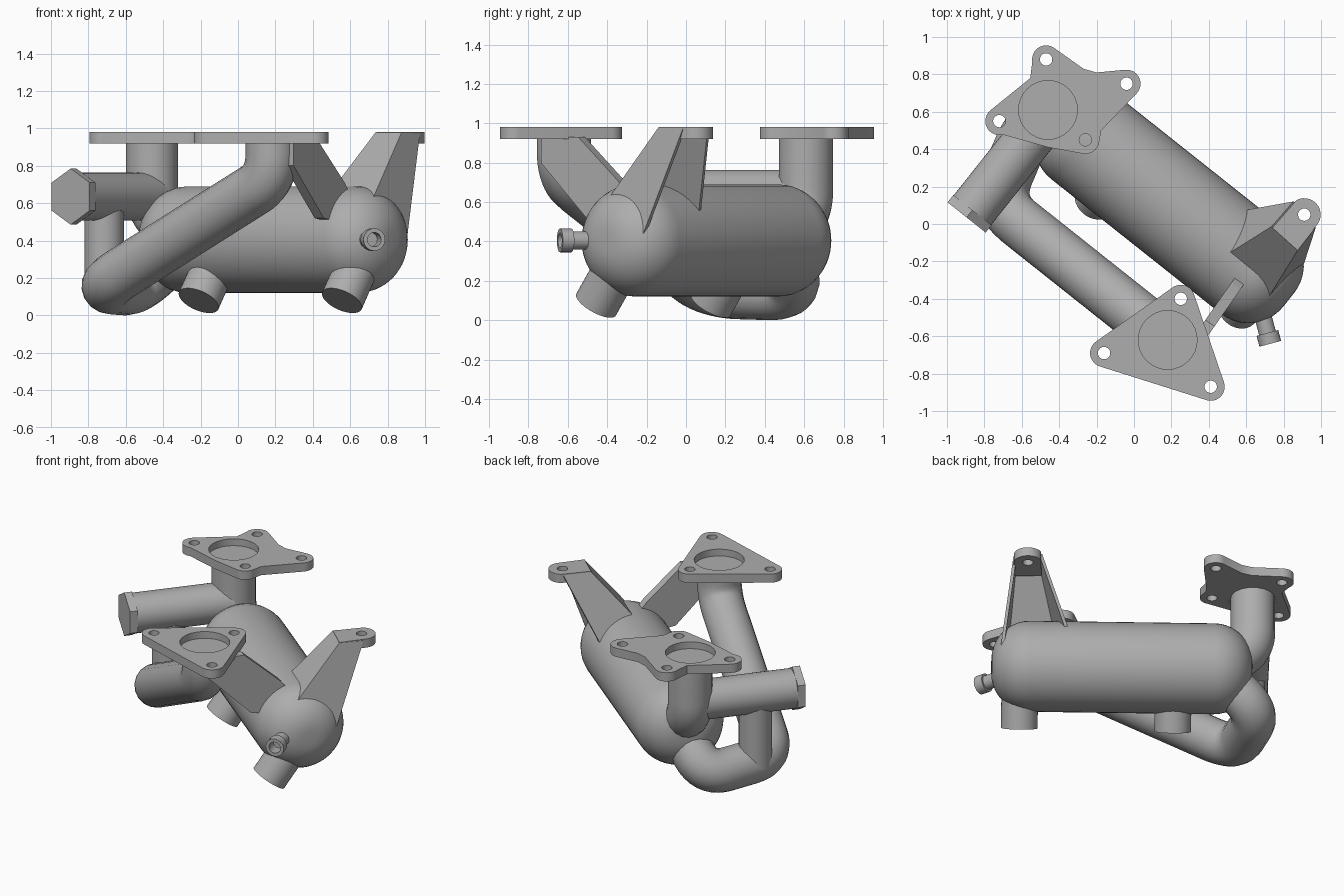
import bpy, bmesh, math
from math import sin, cos, pi, radians
from mathutils import Vector, Matrix

cube = bpy.data.objects.get("Cube")
if cube:
    bpy.data.objects.remove(cube)

metal = bpy.data.materials.new("plain_grey_metal")
metal.use_nodes = True
GREY = (0.42, 0.42, 0.42, 1)
metal.diffuse_color = GREY
metal.node_tree.nodes["Principled BSDF"].inputs["Base Color"].default_value = GREY


def activate(ob):
    bpy.ops.object.select_all(action='DESELECT')
    ob.select_set(True)
    bpy.context.view_layer.objects.active = ob


def finish(name, data, smooth=True):
    """Link the data as an object, turn it into a mesh and shade it."""
    ob = bpy.data.objects.new(name, data)
    bpy.context.collection.objects.link(ob)
    activate(ob)
    if ob.type == 'CURVE':
        bpy.ops.object.convert(target='MESH')
        ob = bpy.context.object
    ob.data.materials.clear()
    ob.data.materials.append(metal)
    if smooth:
        bpy.ops.object.shade_smooth_by_angle(angle=radians(35))
    return ob


def lathe(name, profile, origin, direction, sides=40):
    """Spin (radius, height) points around an axis from origin."""
    bm = bmesh.new()
    vs = [bm.verts.new((0, r, h)) for r, h in profile]
    edges = [bm.edges.new(p) for p in zip(vs, vs[1:])]
    bmesh.ops.spin(bm, geom=vs + edges, cent=(0, 0, 0), axis=(0, 0, 1),
                   angle=2 * pi, steps=sides, use_duplicate=False)
    bmesh.ops.remove_doubles(bm, verts=bm.verts, dist=0.0005)
    bmesh.ops.recalc_face_normals(bm, faces=bm.faces)
    turn = Vector(direction).to_track_quat('Z', 'Y').to_matrix().to_4x4()
    bm.transform(Matrix.Translation(origin) @ turn)
    me = bpy.data.meshes.new(name)
    bm.to_mesh(me)
    return finish(name, me)


def rod(name, origin, direction, radius, length, sides=40):
    return lathe(name, [(0, 0), (radius, 0), (radius, length), (0, length)],
                 origin, direction, sides)


def bent_pipe(name, corners, radius, bends):
    """Round pipe through corners, each inner corner eased by a bend length."""
    pts = [Vector(c) for c in corners]
    path = [pts[0]]
    for a, c, b, d in zip(pts, pts[1:], pts[2:], bends):
        p, q = c + (a - c).normalized() * d, c + (b - c).normalized() * d
        for i in range(11):
            t = i / 10
            path.append(p * (1 - t) ** 2 + c * 2 * t * (1 - t) + q * t * t)
    path.append(pts[-1])
    cu = bpy.data.curves.new(name, 'CURVE')
    cu.dimensions = '3D'
    cu.bevel_depth, cu.bevel_resolution, cu.use_fill_caps = radius, 7, True
    sp = cu.splines.new('POLY')
    sp.points.add(len(path) - 1)
    for pt, co in zip(sp.points, path):
        pt.co = (*co, 1)
    return finish(name, cu)


def arc(x, y, r, start, end, n=12):
    return [(x + r * cos(radians(start + (end - start) * i / n)),
             y + r * sin(radians(start + (end - start) * i / n)))
            for i in range(n + 1)]


def plate(name, outline, holes):
    """Flat mounting plate at the top level with round holes."""
    cu = bpy.data.curves.new(name, 'CURVE')
    cu.dimensions, cu.fill_mode, cu.extrude = '2D', 'BOTH', 0.03
    for loop in [outline] + [arc(x, y, r, 0, 360, 32)[:-1] for x, y, r in holes]:
        sp = cu.splines.new('POLY')
        sp.points.add(len(loop) - 1)
        sp.use_cyclic_u = True
        for pt, (x, y) in zip(sp.points, loop):
            pt.co = (x, y, 0, 1)
    ob = finish(name, cu)
    ob.data.transform(Matrix.Translation((0, 0, 0.95)))
    return ob


def slab(name, points, faces, thickness):
    """Flat sheets thickened evenly to both sides."""
    me = bpy.data.meshes.new(name)
    me.from_pydata(points, [], faces)
    ob = finish(name, me, smooth=False)
    mod = ob.modifiers.new("thickness", 'SOLIDIFY')
    mod.thickness, mod.offset, mod.use_even_offset = thickness, 0, True
    return ob


# main tank with rounded ends
near, far = Vector((0.64, -0.255, 0.405)), Vector((-0.265, 0.463, 0.405))
R, F = 0.285, 0.24
span = (far - near).length
side = arc(R - F, 0, F, -90, 0, 10) + arc(R - F, span, F, 0, 90, 10)
lathe("tank", [(0, -F)] + side + [(0, span + F)], near, far - near, 48)

# four-bolt flange and its neck
bolt = 0.075
plate("rear_flange",
      arc(-0.26, 0.45, bolt, -100, -15) + [(-0.175, 0.5)]
      + arc(-0.04, 0.75, bolt, -45, 95) + [(-0.2, 0.81), (-0.27, 0.83)]
      + arc(-0.47, 0.88, bolt, 55, 190) + [(-0.555, 0.78)]
      + arc(-0.72, 0.55, bolt, 130, 285) + [(-0.46, 0.41)],
      [(-0.46, 0.61, 0.157)] + [(x, y, 0.033) for x, y in
       [(-0.26, 0.45), (-0.04, 0.75), (-0.47, 0.88), (-0.72, 0.55)]])
bent_pipe("rear_neck", [(-0.46, 0.61, 0.93), (-0.46, 0.61, 0.54),
                        (-0.25, 0.45, 0.42)], 0.14, [0.13])

# three-bolt flange and the long looping pipe
plate("front_flange",
      arc(0.25, -0.40, bolt, 19, 125) + arc(-0.16, -0.69, bolt, 125, 252)
      + arc(0.41, -0.87, bolt, 252, 379),
      [(0.18, -0.62, 0.157)] + [(x, y, 0.033) for x, y in
       [(0.25, -0.40), (-0.16, -0.69), (0.41, -0.87)]])
bent_pipe("loop_pipe", [(0.18, -0.62, 0.93), (0.18, -0.62, 0.73),
                        (-0.74, 0.11, 0.15), (-0.54, 0.58, 0.135),
                        (-0.25, 0.45, 0.42)], 0.14, [0.13, 0.17, 0.18])

# recessed floors inside both flange bores
for name, x, y in (("rear_bore_floor", -0.46, 0.61), ("front_bore_floor", 0.18, -0.62)):
    rod(name, (x, y, 0.921), (0, 0, 1), 0.158, 0.012)

# side tube with hexagonal end and a link down to the loop pipe
across = Vector((0.622, 0.783, 0))
end = Vector((-0.895, 0.035, 0.635))
rod("side_tube", end + across * 0.03, across, 0.128, 0.66)
rod("hex_end", end, across, 0.15, 0.05, 6)
rod("link_tube", (-0.715, 0.262, 0.15), (0, 0, 1), 0.105, 0.45)

# two slanted ports under the tank
slant = Vector((-0.36, -0.454, -0.815))
for name, spot in (("front_port", (0.70, -0.275, 0.405)),
                   ("rear_port", (-0.066, 0.308, 0.405))):
    rod(name, spot, slant, 0.115, 0.4)

# small hollow spigot with a collar
lathe("spigot", [(0, 0), (0.046, 0), (0.046, 0.22), (0.06, 0.22), (0.06, 0.28),
                 (0.038, 0.28), (0.038, 0.2), (0, 0.2)],
      (0.656, -0.37, 0.405), (0.26, -0.965, 0), 28)

# mounting bracket: drilled top plate on a three-sided channel
plate("bracket_top", [(0.74, -0.02), (0.874, -0.14)]
      + arc(0.91, 0.05, 0.088, -32, 118), [(0.91, 0.05, 0.033)])
slab("bracket_channel",
     [(0.745, -0.015, 0.97), (0.87, -0.13, 0.97),
      (0.51, -0.16, 0.66), (0.71, -0.39, 0.60),
      (0.965, -0.01, 0.97), (0.90, -0.21, 0.44),
      (0.86, 0.115, 0.97), (0.61, 0.07, 0.55)],
     [(0, 1, 3, 2), (1, 4, 5, 3), (0, 2, 7, 6)], 0.02)

# flat stay between the front flange and the tank
stay = [(-0.72, 0.93), (-0.53, 0.93), (-0.33, 0.71), (-0.27, 0.62),
        (-0.38, 0.5), (-0.49, 0.52), (-0.72, 0.8)]
slab("flange_stay", [(0.56 + (y + 0.31) * 0.7, y, z) for y, z in stay],
     [tuple(range(len(stay)))], 0.06)
